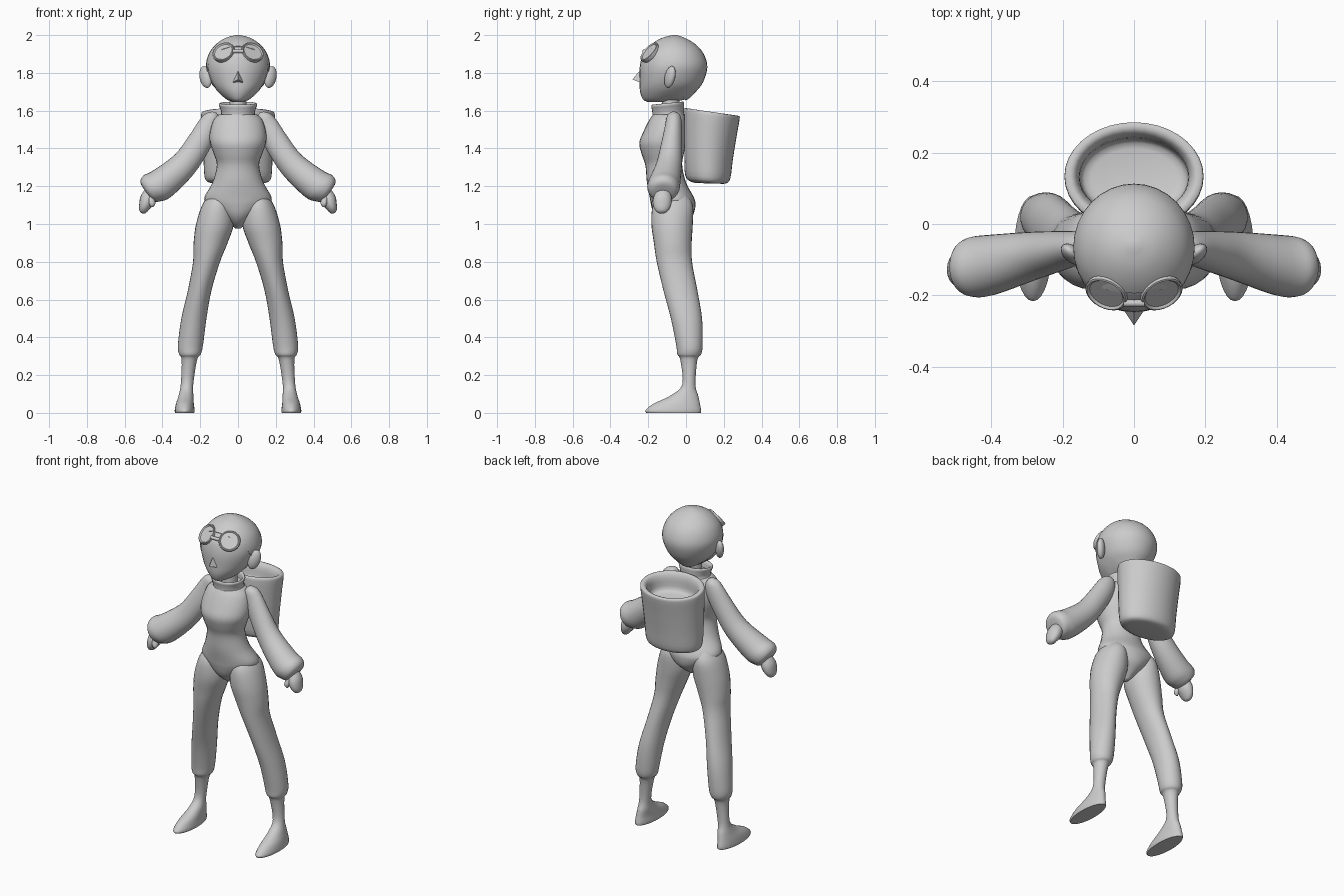
import bpy, bmesh, math
from mathutils import Vector

grey = bpy.data.materials.new("plain_grey")
grey.diffuse_color = (0.6, 0.6, 0.6, 1)


def finish(name, bm, mirror=False, angle=50):
    bmesh.ops.recalc_face_normals(bm, faces=bm.faces)
    me = bpy.data.meshes.new(name)
    bm.to_mesh(me)
    bm.free()
    me.materials.append(grey)
    ob = bpy.data.objects.new(name, me)
    bpy.context.collection.objects.link(ob)
    if mirror:
        ob.modifiers.new("mirror", 'MIRROR').use_clip = False
    bpy.ops.object.select_all(action='DESELECT')
    ob.select_set(True)
    bpy.context.view_layer.objects.active = ob
    bpy.ops.object.shade_smooth_by_angle(angle=math.radians(angle))
    return ob


def catmull(a, b, c, d, t):
    return [0.5 * (2 * q + (r - p) * t + (2 * p - 5 * q + 4 * r - s) * t * t
                   + (3 * q - p - 3 * r + s) * t ** 3) for p, q, r, s in zip(a, b, c, d)]


def loft(rings, steps=4, n=28):
    """Skin smooth tube through rings given as centre, u axis, v axis (9 numbers)."""
    full, last = [], len(rings) - 1
    for i in range(last):
        a, d = rings[max(i - 1, 0)], rings[min(i + 2, last)]
        full += [catmull(a, rings[i], rings[i + 1], d, k / steps) for k in range(steps)]
    full.append(rings[-1])
    bm = bmesh.new()
    loops = []
    for r in full:
        c, u, v = Vector(r[:3]), Vector(r[3:6]), Vector(r[6:9])
        loops.append([bm.verts.new(c + u * math.cos(2 * math.pi * k / n)
                                   + v * math.sin(2 * math.pi * k / n)) for k in range(n)])
    for a, b in zip(loops, loops[1:]):
        for k in range(n):
            bm.faces.new((a[k], a[(k + 1) % n], b[(k + 1) % n], b[k]))
    bm.faces.new(loops[0])
    bm.faces.new(loops[-1])
    return bm


def level(z, x0, x1, yf, yb, tilt=0):
    """Horizontal ring from its extents; tilt raises the front."""
    return [(x0 + x1) / 2, (yf + yb) / 2, z, (x1 - x0) / 2, 0, 0, 0, (yb - yf) / 2, -tilt]


def body(rows):
    return [level(z, -rx, rx, yf, yb) for z, rx, yf, yb in rows]


# Torso with hips
finish("torso", loft(body([
    (0.975, 0.012, -0.09, -0.05), (1.01, 0.05, -0.14, 0.0), (1.05, 0.10, -0.17, 0.038),
    (1.10, 0.16, -0.185, 0.05), (1.14, 0.178, -0.192, 0.042), (1.22, 0.135, -0.207, 0.0),
    (1.31, 0.112, -0.215, -0.02), (1.37, 0.128, -0.235, -0.012), (1.43, 0.148, -0.247, 0.0),
    (1.49, 0.148, -0.225, 0.005), (1.55, 0.13, -0.195, 0.0), (1.58, 0.10, -0.175, -0.01)])))

# Legs with cuffs and feet
finish("legs", loft([level(*r) for r in [
    (1.16, 0.06, 0.15, -0.14, 0.0), (1.10, 0.03, 0.19, -0.176, 0.036),
    (1.00, 0.022, 0.222, -0.183, 0.036), (0.90, 0.055, 0.235, -0.17, 0.03),
    (0.80, 0.095, 0.238, -0.155, 0.032), (0.65, 0.14, 0.265, -0.12, 0.06),
    (0.50, 0.167, 0.30, -0.08, 0.085), (0.36, 0.185, 0.318, -0.052, 0.088),
    (0.31, 0.197, 0.312, -0.046, 0.08), (0.28, 0.217, 0.298, -0.03, 0.06),
    (0.15, 0.237, 0.303, -0.02, 0.05), (0.09, 0.236, 0.315, -0.085, 0.065),
    (0.05, 0.234, 0.328, -0.17, 0.073), (0.015, 0.23, 0.335, -0.214, 0.08),
    (0.0, 0.232, 0.333, -0.21, 0.078)]]), mirror=True)


def limb(rows):
    """Rings across a path in the side plane: x, y, z, slope angle, radius, depth radius."""
    out = []
    for x, y, z, ang, r, ry in rows:
        a = math.radians(ang)
        out.append([x, y, z, r * math.cos(a), 0, r * math.sin(a), 0, ry, 0])
    return out


# Flared sleeves
finish("sleeves", loft(limb([
    (0.125, -0.065, 1.592, 15, 0.012, 0.015), (0.135, -0.065, 1.57, 20, 0.04, 0.036),
    (0.155, -0.066, 1.52, 30, 0.058, 0.045), (0.205, -0.075, 1.43, 40, 0.066, 0.055),
    (0.285, -0.09, 1.315, 47, 0.072, 0.068), (0.40, -0.115, 1.215, 55, 0.084, 0.085),
    (0.455, -0.12, 1.188, 55, 0.082, 0.083), (0.482, -0.12, 1.17, 55, 0.06, 0.062),
    (0.485, -0.12, 1.165, 55, 0.01, 0.01)])), mirror=True)

# Mitten hands with thumbs
finish("hands", loft(limb([
    (0.455, -0.12, 1.18, 40, 0.03, 0.035), (0.48, -0.125, 1.13, 32, 0.04, 0.05),
    (0.497, -0.127, 1.09, 30, 0.03, 0.045), (0.507, -0.128, 1.065, 30, 0.018, 0.026),
    (0.51, -0.128, 1.058, 30, 0.004, 0.006)]), n=16), mirror=True)
finish("thumbs", loft(limb([
    (0.46, -0.15, 1.15, 30, 0.02, 0.02), (0.455, -0.165, 1.11, 10, 0.018, 0.018),
    (0.457, -0.168, 1.09, 10, 0.006, 0.006)]), n=12), mirror=True)

# Neck and rolled collar
finish("neck", loft(body([(1.55, 0.045, -0.13, -0.035), (1.70, 0.043, -0.125, -0.035)])))
finish("collar", loft([level(z, -rx, rx, yf, yb, -0.008) for z, rx, yf, yb in [
    (1.545, 0.122, -0.19, -0.005), (1.58, 0.09, -0.178, -0.01), (1.61, 0.094, -0.18, -0.01),
    (1.63, 0.102, -0.184, -0.01), (1.64, 0.096, -0.178, -0.016), (1.63, 0.085, -0.165, -0.027),
    (1.60, 0.08, -0.16, -0.03)]]))

# Face and hair share one skull profile; the hair is the rear shell
skull = [(1.647, 0.03, -0.205, -0.04), (1.66, 0.062, -0.228, 0.01), (1.70, 0.108, -0.243, 0.052),
         (1.75, 0.146, -0.246, 0.09), (1.83, 0.170, -0.245, 0.113), (1.90, 0.155, -0.227, 0.094),
         (1.95, 0.118, -0.185, 0.052), (1.985, 0.066, -0.128, -0.005), (2.0, 0.012, -0.07, -0.05)]
bm = loft(body(skull), n=32)
for v in bm.verts:
    if v.co.y > -0.12 or v.co.z > 1.9:
        v.co = Vector((0, -0.065, 1.83)) + (v.co - Vector((0, -0.065, 1.83))) * 0.975
finish("face", bm)
bm = loft(body(skull), n=32)
bmesh.ops.bisect_plane(bm, geom=bm.verts[:] + bm.edges[:] + bm.faces[:], dist=1e-5,
                       plane_co=(0, -0.1, 1.80), plane_no=(0, -0.83, -0.55), clear_outer=True)
edges = [e for e in bm.edges if e.is_boundary]
if edges:
    bmesh.ops.holes_fill(bm, edges=edges)
finish("hair", bm)

# Ears
bm = bmesh.new()
bmesh.ops.create_uvsphere(bm, u_segments=20, v_segments=12, radius=1)
for v in bm.verts:
    x, y, z = v.co
    v.co = (0.172 + 0.032 * x + 0.008 * z, -0.085 + 0.026 * y + 0.012 * x + 0.01 * z,
            1.778 + 0.058 * z)
finish("ears", bm, mirror=True)

# Pyramid nose
bm = bmesh.new()
top, left, right, tip, root = [bm.verts.new(c) for c in (
    (0, -0.238, 1.82), (-0.031, -0.238, 1.748), (0.031, -0.238, 1.748),
    (0, -0.284, 1.765), (0, -0.2, 1.77))]
for a, b in ((top, left), (left, right), (right, top)):
    bm.faces.new((a, b, tip))
    bm.faces.new((b, a, root))
finish("nose", bm, angle=20)

# Goggles: rimmed discs pushed up on the forehead, joined by a bridge
normal = Vector((0.36, -0.68, 0.62)).normalized()
u = normal.cross(Vector((0, 0, 1))).normalized()
w = normal.cross(u)
base = Vector((0.074, -0.188, 1.905))
rings = [[*(base + normal * h), *(u * r), *(w * r)] for h, r in (
    (-0.02, 0.054), (0.006, 0.062), (0.014, 0.061), (0.016, 0.056), (0.010, 0.050))]
finish("goggles", loft(rings, steps=1, n=24), mirror=True, angle=40)
finish("goggle_bridge", loft([
    [x, -0.222, 1.915, 0, 0.008, 0.006, 0, -0.006, 0.008] for x in (-0.03, 0.03)], steps=1, n=10))

# Open bucket-shaped backpack
rings = [level(z, -rx, rx, yf, yb, t) for z, rx, yf, yb, t in [
    (1.215, 0.12, 0.05, 0.185, 0.002), (1.222, 0.158, 0.018, 0.215, 0.006),
    (1.25, 0.177, -0.004, 0.235, 0.008), (1.35, 0.183, -0.014, 0.248, 0.01),
    (1.48, 0.19, -0.018, 0.268, 0.015), (1.575, 0.195, -0.018, 0.284, 0.02),
    (1.592, 0.188, -0.012, 0.28, 0.02), (1.59, 0.168, 0.006, 0.26, 0.02),
    (1.56, 0.154, 0.02, 0.244, 0.018), (1.50, 0.148, 0.026, 0.235, 0.015),
    (1.485, 0.12, 0.05, 0.21, 0.012)]]
bm = loft(rings, steps=3, n=36)
for v in bm.verts:  # flatten the side against the back
    v.co.y = max(v.co.y, -0.008)
finish("backpack", bm)
